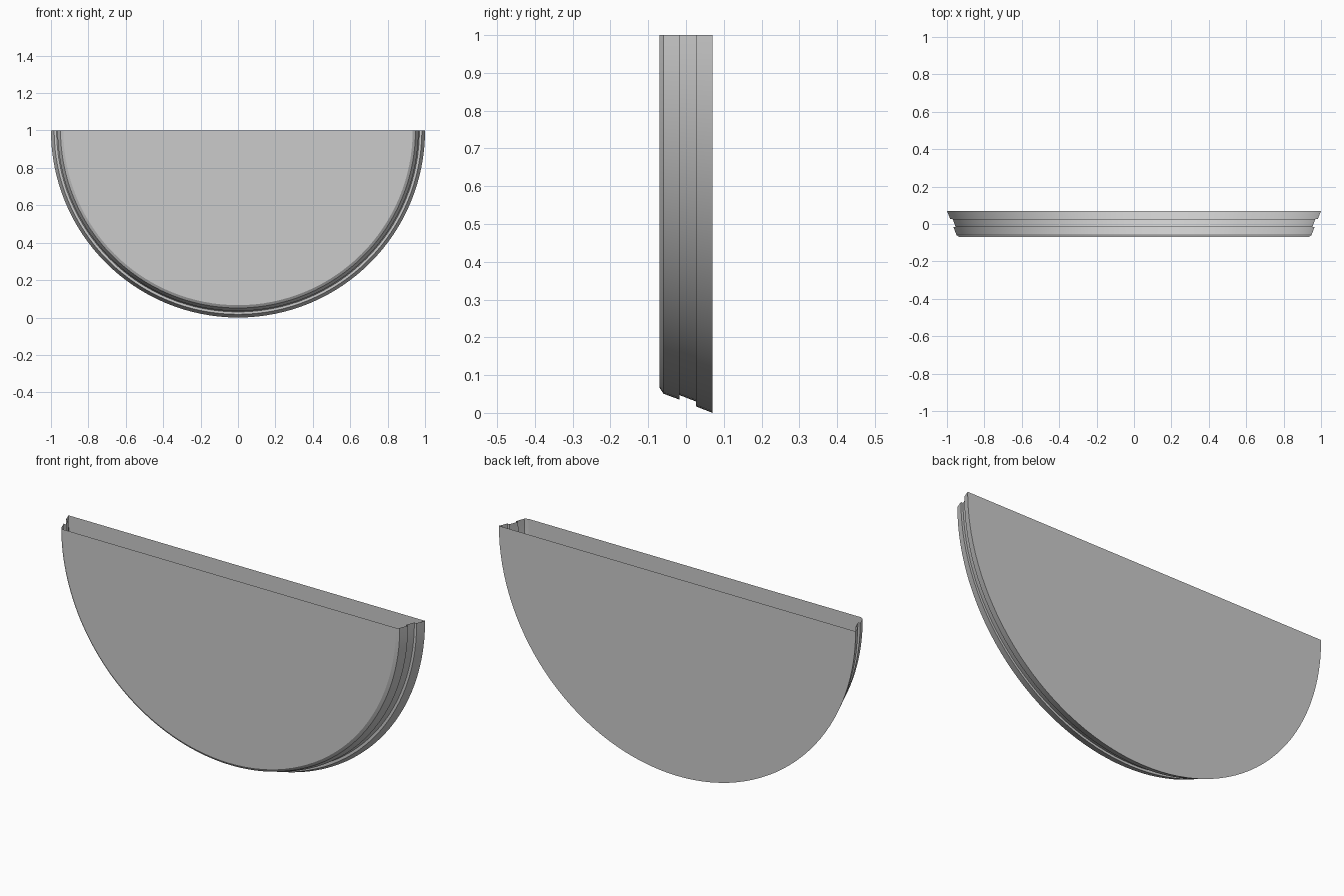
import bpy, bmesh, math

if "Cube" in bpy.data.objects:
    bpy.data.objects.remove(bpy.data.objects["Cube"])

# Stepped rim profile: (y, radius) from front to back
PROFILE = [(-0.07, 0.934), (-0.06, 0.949), (-0.017, 0.965), (-0.017, 0.953),
           (0.027, 0.970), (0.027, 0.983), (0.07, 1.0)]
SEGMENTS = 64
CENTRE_Z = 1.0

bm = bmesh.new()

# Half rings swept around the y axis
rings = []
for y, r in PROFILE:
    ring = []
    for i in range(SEGMENTS + 1):
        a = math.pi + math.pi * i / SEGMENTS
        ring.append(bm.verts.new((r * math.cos(a), y, CENTRE_Z + r * math.sin(a))))
    rings.append(ring)

# Rim walls
for front, back in zip(rings, rings[1:]):
    for i in range(SEGMENTS):
        bm.faces.new((front[i], back[i], back[i + 1], front[i + 1]))

# Front and back half-disc panels; the straight top stays open
bm.faces.new(rings[0])
bm.faces.new(list(reversed(rings[-1])))
bm.normal_update()

mesh = bpy.data.meshes.new("half_round_tray")
bm.to_mesh(mesh)
bm.free()
tray = bpy.data.objects.new("half_round_tray", mesh)
bpy.context.collection.objects.link(tray)

# Smooth curve with crisp steps
bpy.context.view_layer.objects.active = tray
tray.select_set(True)
bpy.ops.object.shade_smooth_by_angle(angle=math.radians(25))
